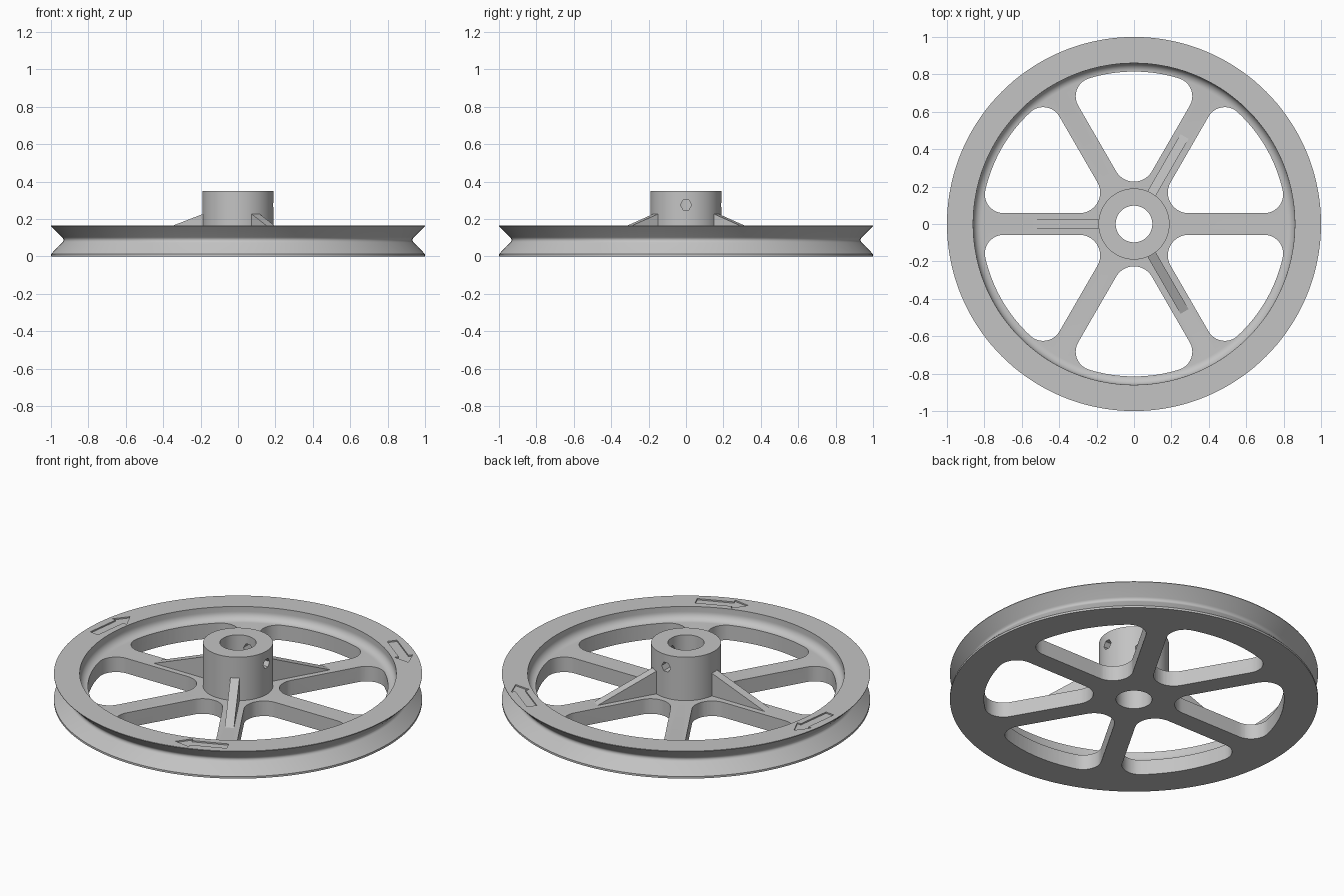
import bpy, bmesh
from math import sin, cos, pi, radians, asin, atan2
from mathutils import Matrix, Vector

if "Cube" in bpy.data.objects:
    bpy.data.objects.remove(bpy.data.objects["Cube"], do_unlink=True)

grey = bpy.data.materials.new("plain grey")
grey.use_nodes = True
colour = (0.55, 0.55, 0.55, 1)
grey.diffuse_color = colour
grey.node_tree.nodes["Principled BSDF"].inputs["Base Color"].default_value = colour

BORE, HUB, WEB, RIM, TOP = 0.098, 0.19, 0.09, 0.165, 0.35
WINDOW, SPOKE = 0.815, 0.058


def make_object(name, bm):
    bmesh.ops.recalc_face_normals(bm, faces=bm.faces)
    mesh = bpy.data.meshes.new(name)
    bm.to_mesh(mesh)
    bm.free()
    mesh.materials.append(grey)
    obj = bpy.data.objects.new(name, mesh)
    bpy.context.collection.objects.link(obj)
    return obj


def add_prism(bm, points, depth, matrix):
    """Extrude a flat outline along local z, then place it."""
    face = bm.faces.new([bm.verts.new((x, y, 0)) for x, y in points])
    out = bmesh.ops.extrude_face_region(bm, geom=[face])
    moved = [v for v in out["geom"] if isinstance(v, bmesh.types.BMVert)]
    bmesh.ops.translate(bm, verts=moved, vec=(0, 0, depth))
    bmesh.ops.transform(bm, matrix=matrix, verts=list({*face.verts, *moved}))


def arc(cx, cy, r, start, end, steps):
    return [(cx + r * cos(start + (end - start) * i / steps),
             cy + r * sin(start + (end - start) * i / steps)) for i in range(steps + 1)]


def smooth(obj):
    bpy.ops.object.select_all(action="DESELECT")
    obj.select_set(True)
    bpy.context.view_layer.objects.active = obj
    bpy.ops.object.shade_smooth_by_angle(angle=radians(30))


def cut(obj, name, bm):
    cutter = make_object(name, bm)
    cutter.hide_render = True
    mod = obj.modifiers.new("cut", "BOOLEAN")
    mod.operation, mod.solver, mod.object = "DIFFERENCE", "EXACT", cutter
    bpy.ops.object.select_all(action="DESELECT")
    bpy.context.view_layer.objects.active = obj
    obj.select_set(True)
    bpy.ops.object.modifier_apply(modifier=mod.name)
    bpy.data.objects.remove(cutter, do_unlink=True)


# Grooved rim, web and hub turned from one profile
profile = [(BORE, 0), (1, 0), (1, 0.012), (0.94, 0.074), (0.935, 0.08), (0.933, 0.088),
           (0.935, 0.096), (0.94, 0.102), (1, 0.162), (1, RIM), (0.86, RIM)]
profile += arc(WINDOW, 0.135, 0.045, 0, -pi / 2, 8)
profile += [(HUB, WEB), (HUB, TOP), (BORE, TOP)]
SEGMENTS = 144
bm = bmesh.new()
rings = [[bm.verts.new((r * cos(2 * pi * i / SEGMENTS), r * sin(2 * pi * i / SEGMENTS), z))
          for r, z in profile] for i in range(SEGMENTS)]
for i, ring in enumerate(rings):
    following = rings[(i + 1) % SEGMENTS]
    for j in range(len(profile)):
        k = (j + 1) % len(profile)
        bm.faces.new((ring[j], following[j], following[k], ring[k]))
wheel = make_object("pulley_wheel", bm)

# Six rounded windows leave the spokes between them
inner_r, outer_r = 0.11, 0.1
middle = pi / 6
inner_d = (SPOKE + inner_r) / sin(middle)
outer_d = WINDOW - outer_r
low = asin((SPOKE + outer_r) / outer_d)
high = 2 * middle - low
outline = arc(outer_d * cos(low), outer_d * sin(low), outer_r, -pi / 2, low, 10)
outline += arc(0, 0, WINDOW, low, high, 14)[1:-1]
outline += arc(outer_d * cos(high), outer_d * sin(high), outer_r, high, high + pi / 2 + low, 10)
outline += arc(inner_d * cos(middle), inner_d * sin(middle), inner_r,
               5 * pi / 6, 3 * pi / 2, 12)
bm = bmesh.new()
for i in range(6):
    add_prism(bm, outline, 0.3,
              Matrix.Rotation(i * pi / 3, 4, "Z") @ Matrix.Translation((0, 0, -0.1)))
cut(wheel, "window_cutter", bm)

# Two hexagonal set screw holes through the hub wall
bm = bmesh.new()
hexagon = arc(0, 0, 0.03, 0, 5 * pi / 3, 5)
upright = Matrix(((0, 0, 1, 0), (1, 0, 0, 0), (0, 1, 0, 0), (0, 0, 0, 1)))
for turn in (0, pi / 2):
    add_prism(bm, hexagon, 0.25, Matrix.Rotation(turn, 4, "Z")
              @ Matrix.Translation((0.04, 0, 0.275)) @ upright)
cut(wheel, "screw_hole_cutter", bm)

# Three shallow direction arrows sunk into the rim, pointing clockwise
half = [(-0.145, 0.028), (0.06, 0.028), (0.06, 0.052), (0.145, 0)]
arrow = half + [(x, -y) for x, y in reversed(half[:-1])]
bm = bmesh.new()
for i in range(3):
    add_prism(bm, arrow, 0.05, Matrix.Rotation(radians(52.7 + 120 * i), 4, "Z")
              @ Matrix.Translation((0.925, 0, RIM - 0.008)) @ Matrix.Rotation(-pi / 2, 4, "Z"))
cut(wheel, "arrow_cutter", bm)
smooth(wheel)

# Three triangular ribs brace the hub on alternate spokes
rib = [(0.15, 0.08), (0.566, 0.08), (0.15, 0.241)]
stand = Matrix.Rotation(pi / 2, 4, "X")
for i, name in enumerate(("back_rib", "side_rib", "front_rib")):
    bm = bmesh.new()
    add_prism(bm, rib, 0.05, Matrix.Rotation(radians(60 + 120 * i), 4, "Z")
              @ Matrix.Translation((0, 0.025, 0)) @ stand)
    make_object(name, bm)
